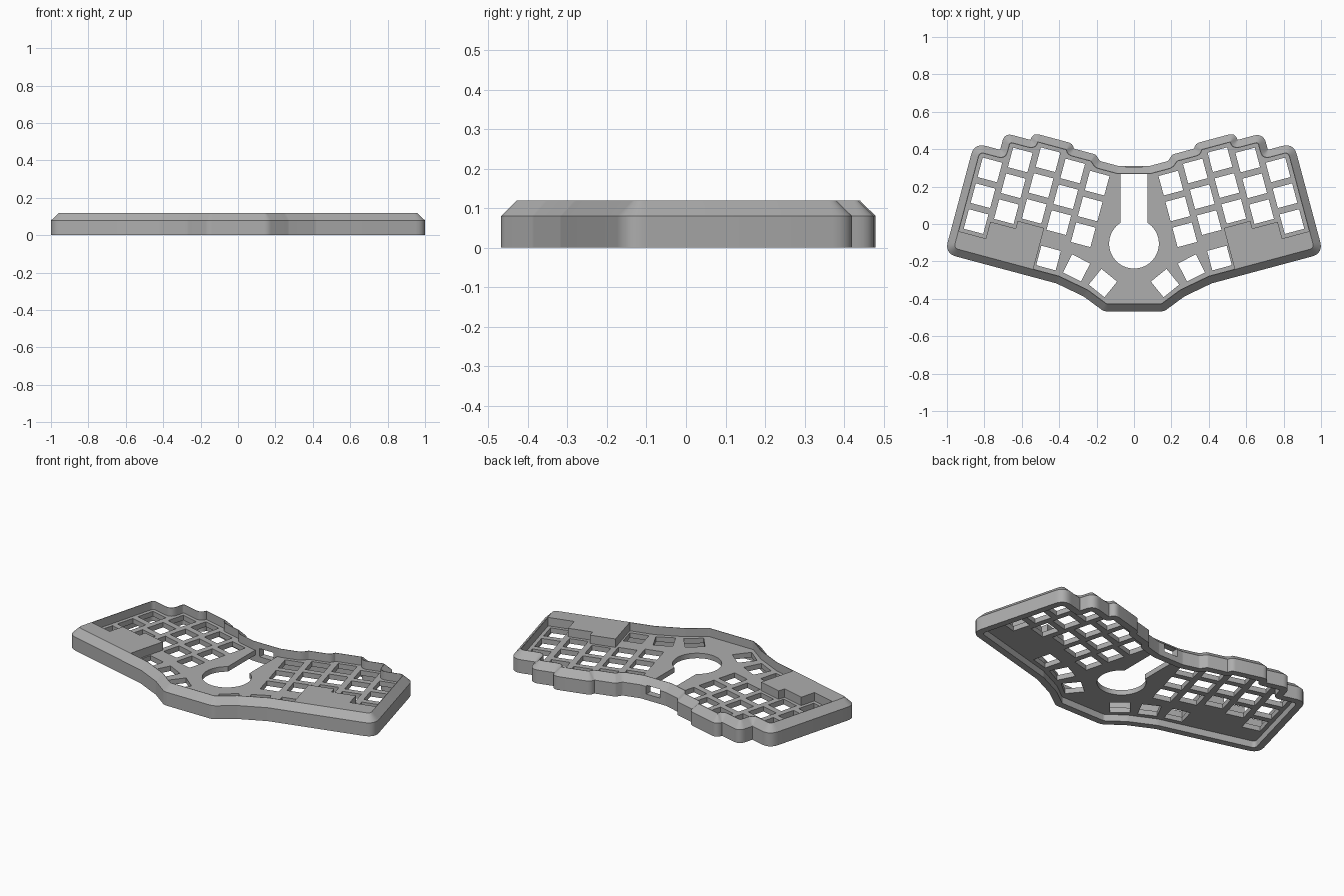
import bpy, bmesh
from math import cos, sin, tan, radians, pi, asin, sqrt
from mathutils import Vector

if "Cube" in bpy.data.objects:
    bpy.data.objects.remove(bpy.data.objects["Cube"])

TILT = radians(15)      # each half is splayed outward
RIM = 0.04              # chamfer width
TOP, SHOULDER = 0.12, 0.08
PLATE_TOP, PLATE_BOTTOM = 0.07, 0.04
PITCH, HOLE = 0.143, 0.108


def splay(o, v):
    """Tilted half coordinates to model x, y."""
    return (o * cos(TILT) - v * sin(TILT), o * sin(TILT) + v * cos(TILT))


def contour(corners, inset, steps=7):
    """Inset a clockwise outline of (x, y, radius) and round its corners."""
    n = len(corners)
    pts = [Vector(c[:2]) for c in corners]
    dirs = [(pts[(i + 1) % n] - pts[i]).normalized() for i in range(n)]
    moved, turns = [], []
    for i in range(n):
        a, b = dirs[i - 1], dirs[i]
        na, nb = Vector((a.y, -a.x)), Vector((b.y, -b.x))
        moved.append(pts[i] + (na + nb) * inset / (1 + na.dot(nb)))
        turns.append(a.x * b.y - a.y * b.x)
    loop = []
    for i in range(n):
        p, a, b = moved[i], dirs[i - 1], dirs[i]
        convex = turns[i] < 0
        r = corners[i][2]
        r = max(r - inset, 0.002) if convex else r + inset
        t = r * tan(a.angle(b) / 2)
        t = min(t, 0.47 * (p - moved[i - 1]).length if r > RIM * 1.2 else t)
        s, e = p - a * t, p + b * t
        for k in range(steps + 1):
            f = k / steps
            loop.append(s * (1 - f) ** 2 + p * 2 * f * (1 - f) + e * f * f)
    return loop


def new_object(name, bm):
    bmesh.ops.recalc_face_normals(bm, faces=bm.faces)
    mesh = bpy.data.meshes.new(name)
    bm.to_mesh(mesh)
    bm.free()
    ob = bpy.data.objects.new(name, mesh)
    bpy.context.collection.objects.link(ob)
    return ob


def loft(bm, rings):
    """Closed solid through a list of (outline, height)."""
    rows = [[bm.verts.new((p[0], p[1], z)) for p in ring] for ring, z in rings]
    for low, high in zip(rows, rows[1:]):
        for i in range(len(low)):
            bm.faces.new((low[i - 1], low[i], high[i], high[i - 1]))
    bm.faces.new(rows[0])
    bm.faces.new(rows[-1])


def prisms(name, outlines, z0, z1):
    bm = bmesh.new()
    for line in outlines:
        loft(bm, [(line, z0), (line, z1)])
    ob = new_object(name, bm)
    ob.hide_render = True
    ob.hide_set(True)
    return ob


def cut(ob, cutter):
    mod = ob.modifiers.new(cutter.name, "BOOLEAN")
    mod.operation, mod.solver, mod.object = "DIFFERENCE", "EXACT", cutter


def mirrored(line):
    return [(-x, y) for x, y in line]


# Outline of the left half, from the back middle round to the front middle
half = [(0.083, 0.31, 0.03)]
for o, v, r in [(0.262, 0.278, 0.02), (0.295, 0.306, 0.02), (0.415, 0.306, 0.002),
                (0.428, 0.331, 0.04), (0.651, 0.331, 0.04), (0.651, 0.291, 0.002),
                (0.794, 0.291, 0.055), (0.794, 0.198, 0.002), (0.937, 0.198, 0.065),
                (0.937, -0.414, 0.065), (0.32, -0.414, 0.06)]:
    half.append((*splay(o, v), r))
half += [(0.27, -0.387, 0.06), (0.16, -0.468, 0.06)]
outline = half + [(-x, y, r) for x, y, r in reversed(half)]

# Case body with chamfered shoulder
outer, inner = contour(outline, 0), contour(outline, RIM)
bm = bmesh.new()
loft(bm, [(outer, 0), (outer, SHOULDER), (inner, TOP)])
case = new_object("keyboard_case", bm)

# Solid palm blocks that stay at full height
blank = [splay(*p) for p in [(1.1, -0.28), (0.745, -0.28), (0.745, -0.187),
                             (0.605, -0.187), (0.605, -0.145), (0.458, -0.145),
                             (0.458, -0.6), (1.1, -0.6)]]
blocks = prisms("palm_block_helper", [blank, mirrored(blank)], 0, 0.4)

# Key well above the plate and hollow below it
well = prisms("key_well_cutter", [contour(outline, RIM + 0.003)], PLATE_TOP, 0.3)
cut(well, blocks)
hollow = prisms("underside_cutter", [contour(outline, RIM)], -0.1, PLATE_BOTTOM)


def key_hole(x, y, angle):
    c, s, h = cos(angle), sin(angle), HOLE / 2
    return [(x + a * h * c - b * h * s, y + a * h * s + b * h * c)
            for a, b in ((-1, -1), (1, -1), (1, 1), (-1, 1))]


# Finger columns and thumb cluster
holes = []
for col, top in enumerate([0.16, 0.189, 0.213, 0.173, 0.08]):
    for row in range(3):
        x, y = splay(0.247 + PITCH * col, top - PITCH * row)
        holes.append(key_hole(x, y, TILT))
for x, y, deg in [(0.457, -0.182, 15), (0.307, -0.235, 27), (0.166, -0.316, 39)]:
    holes.append(key_hole(x, y, radians(deg)))
holes += [mirrored(h) for h in holes]

# Round opening joined to the controller slot
radius, slot, centre = 0.133, 0.072, -0.105
start = asin(slot / radius)
arc = [start + (2 * pi - 2 * start) * k / 48 for k in range(49)]
opening = [(radius * sin(a), centre + radius * cos(a)) for a in arc]
opening += [(-slot, 0.268), (slot, 0.268)]
openings = prisms("opening_cutter", holes + [opening], -0.05, 0.3)

# Cable port through the back wall
port = prisms("cable_port_cutter",
              [[(-0.045, 0.2), (0.045, 0.2), (0.045, 0.4), (-0.045, 0.4)]], 0.035, 0.085)

for cutter in (well, hollow, openings, port):
    cut(case, cutter)

# Grey plastic
grey = bpy.data.materials.new("grey_plastic")
grey.use_nodes = True
colour = (0.42, 0.42, 0.42, 1)
grey.diffuse_color = colour
grey.node_tree.nodes["Principled BSDF"].inputs["Base Color"].default_value = colour
case.data.materials.append(grey)

# Bake the cuts, then smooth the rounded walls
bpy.context.view_layer.update()
baked = bpy.data.meshes.new_from_object(
    case.evaluated_get(bpy.context.evaluated_depsgraph_get()))
case.modifiers.clear()
case.data = baked
baked.materials.clear()
baked.materials.append(grey)
bpy.ops.object.select_all(action="DESELECT")
case.select_set(True)
bpy.context.view_layer.objects.active = case
bpy.ops.object.shade_smooth_by_angle(angle=radians(30))
